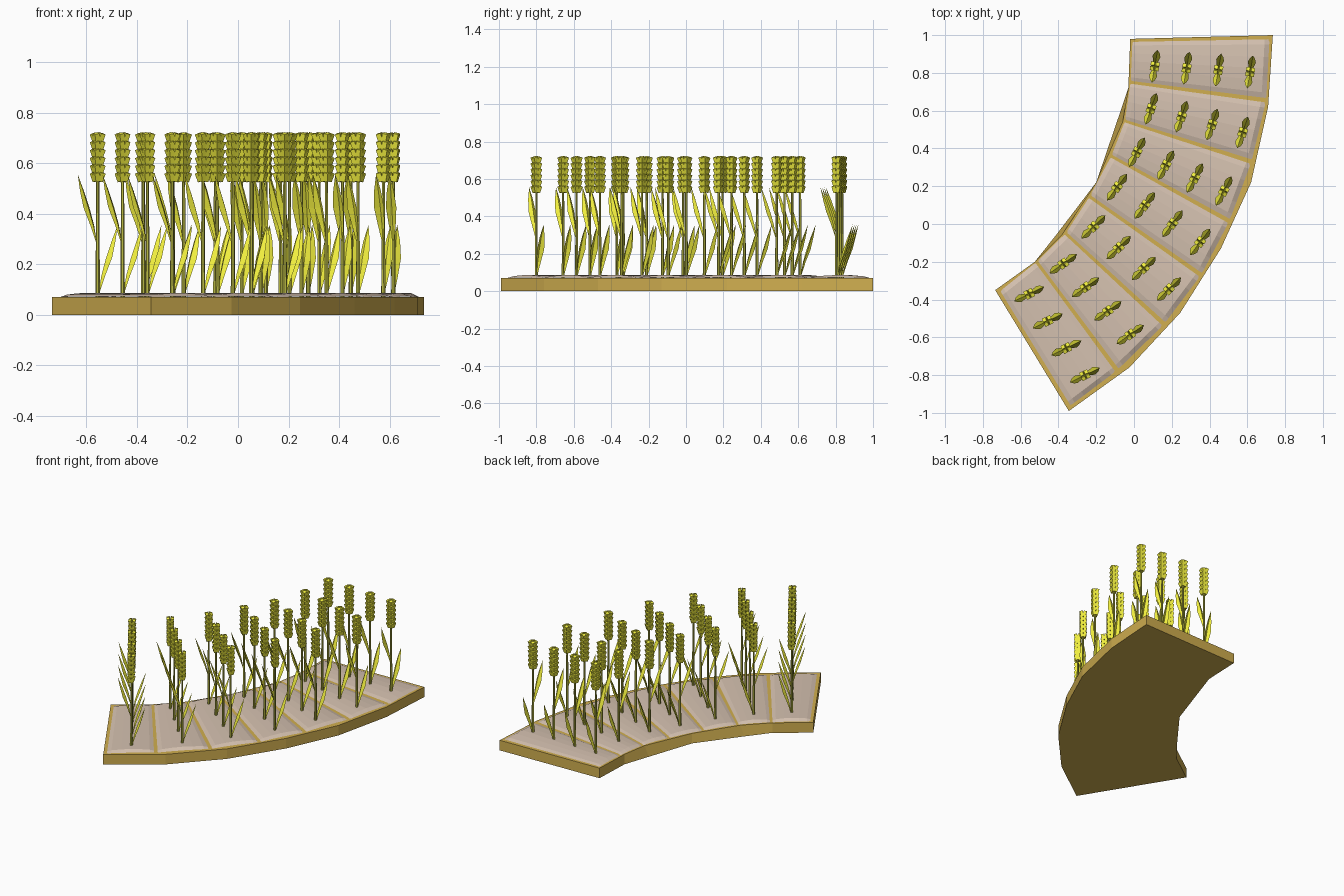
import bpy, bmesh, math
from mathutils import Vector, Matrix

if "Cube" in bpy.data.objects:
    bpy.data.objects.remove(bpy.data.objects["Cube"])


def material(name, r, g, b):
    m = bpy.data.materials.new(name)
    m.diffuse_color = (r, g, b, 1)
    m.use_nodes = True
    m.node_tree.nodes["Principled BSDF"].inputs["Base Color"].default_value = m.diffuse_color
    return m


WOOD = material("wood", 0.64, 0.43, 0.08)
SOIL = material("soil", 0.66, 0.53, 0.43)
STEM = material("stem_green", 0.50, 0.50, 0.06)
YELLOW = material("ripe_yellow", 0.90, 0.88, 0.05)


def to_mesh(bm, name, *mats):
    bmesh.ops.recalc_face_normals(bm, faces=bm.faces[:])
    me = bpy.data.meshes.new(name)
    bm.to_mesh(me)
    bm.free()
    for m in mats:
        me.materials.append(m)
    return me


def add(name, me, matrix=Matrix()):
    ob = bpy.data.objects.new(name, me)
    ob.matrix_world = matrix
    bpy.context.collection.objects.link(ob)
    return ob


# curved wooden base: the inner wall leans out slightly toward the bottom
outer = [(-0.345, -0.99), (-0.025, -0.76), (0.245, -0.47), (0.46, -0.13),
         (0.62, 0.22), (0.71, 0.62), (0.735, 1.0)]
inner_top = [(-0.02, 0.98), (-0.03, 0.72), (-0.06, 0.54), (-0.2, 0.22),
             (-0.38, -0.055), (-0.525, -0.2), (-0.735, -0.35)]
inner_low = list(inner_top)
inner_low[2] = (-0.091, 0.54)
inner_low[4] = (-0.41, -0.055)
bm = bmesh.new()
low = [bm.verts.new((x, y, 0)) for x, y in outer + inner_low]
top = [bm.verts.new((x, y, 0.07)) for x, y in outer + inner_top]
bm.faces.new(low[::-1])
bm.faces.new(top)
for i in range(len(low)):
    j = (i + 1) % len(low)
    bm.faces.new((low[i], low[j], top[j], top[i]))
add("base", to_mesh(bm, "base", WOOD))

# soil plots between the divider lines (inner end, outer end)
lines = [((-0.008, 0.972), (0.718, 0.99)), ((-0.018, 0.75), (0.70, 0.655)),
         ((-0.048, 0.545), (0.622, 0.33)), ((-0.12, 0.36), (0.505, 0.015)),
         ((-0.235, 0.145), (0.355, -0.27)), ((-0.362, -0.05), (0.16, -0.53)),
         ((-0.515, -0.20), (-0.09, -0.775)), ((-0.715, -0.36), (-0.345, -0.968))]
U = [(0, 0), (0.035, 1), (0.965, 1), (1, 0)]
V = [(0, 0), (0.09, 0.5), (0.3, 0.85), (0.5, 1), (0.7, 0.85), (0.91, 0.5), (1, 0)]
for i in range(7):
    a, b = [Vector(p) for p in lines[i]]
    d, c = [Vector(p) for p in lines[i + 1]]
    bm = bmesh.new()
    grid = []
    for v, hv in V:
        t = 0.035 + v * 0.93
        p, q = a.lerp(d, t), b.lerp(c, t)
        grid.append([bm.verts.new((*p.lerp(q, u), 0.069 + 0.004 * (hu + hv) + 0.010 * hu * hv))
                     for u, hu in U])
    for r, s in zip(grid, grid[1:]):
        for k in range(len(U) - 1):
            bm.faces.new((r[k], r[k + 1], s[k + 1], s[k]))
    add(f"soil_plot_{i + 1}", to_mesh(bm, "soil", SOIL))


# one wheat plant, shared by all copies; its upper leaf points along +x
def leaf(bm, sign, z0):
    rows = []
    for t, w in ((0, 0.004), (0.25, 0.014), (0.5, 0.021), (0.75, 0.014), (1, 0)):
        r = 0.004 + 0.084 * t ** 1.4
        z = z0 + 0.268 * t
        rows.append([bm.verts.new((sign * (r + abs(s) * w * 0.8), s * w, z + 0.003 * abs(s)))
                     for s in (-1, 0, 1)] if w else [bm.verts.new((sign * r, 0, z))])
    for r, s in zip(rows, rows[1:]):
        for k in (0, 1):
            f = bm.faces.new((r[k], r[k + 1], s[k + 1], s[k]) if len(s) == 3
                             else (r[k], r[k + 1], s[0]))
            f.material_index = 1


bm = bmesh.new()
bmesh.ops.create_cone(bm, cap_ends=True, segments=6, radius1=0.009, radius2=0.006,
                      depth=0.47, matrix=Matrix.Translation((0, 0, 0.305)))
leaf(bm, 1, 0.288)
leaf(bm, -1, 0.088)

# ear: six tiers of four grains splayed outward
for tier in range(6):
    z = 0.546 + tier * 0.031
    for k in range(4):
        m = (Matrix.Rotation(math.radians(45 + 90 * k), 4, 'Z')
             @ Matrix.Translation((0.0135, 0, z))
             @ Matrix.Rotation(math.radians(20), 4, 'Y')
             @ Matrix.Rotation(math.radians(45), 4, 'Z')
             @ Matrix.Diagonal((0.020, 0.020, 0.036, 1)))
        for v in bmesh.ops.create_cube(bm, size=1, matrix=m)["verts"]:
            for f in v.link_faces:
                f.material_index = 1
plant = to_mesh(bm, "wheat_plant", STEM, YELLOW)

# four plants per plot: first and last position of each row
rows = [((0.11, 0.835), (0.615, 0.805)), ((0.09, 0.61), (0.575, 0.485)),
        ((0.015, 0.38), (0.475, 0.175)), ((-0.09, 0.195), (0.35, -0.095)),
        ((-0.215, -0.015), (0.185, -0.345)), ((-0.375, -0.21), (-0.02, -0.585)),
        ((-0.555, -0.37), (-0.26, -0.80))]
for i, (p, q) in enumerate(rows):
    turn = Matrix.Rotation(math.radians(260 - 9 * i), 4, 'Z')
    for k in range(4):
        pos = Vector(p).lerp(Vector(q), k / 3)
        add(f"wheat_{i + 1}_{k + 1}", plant, Matrix.Translation((*pos, 0)) @ turn)
